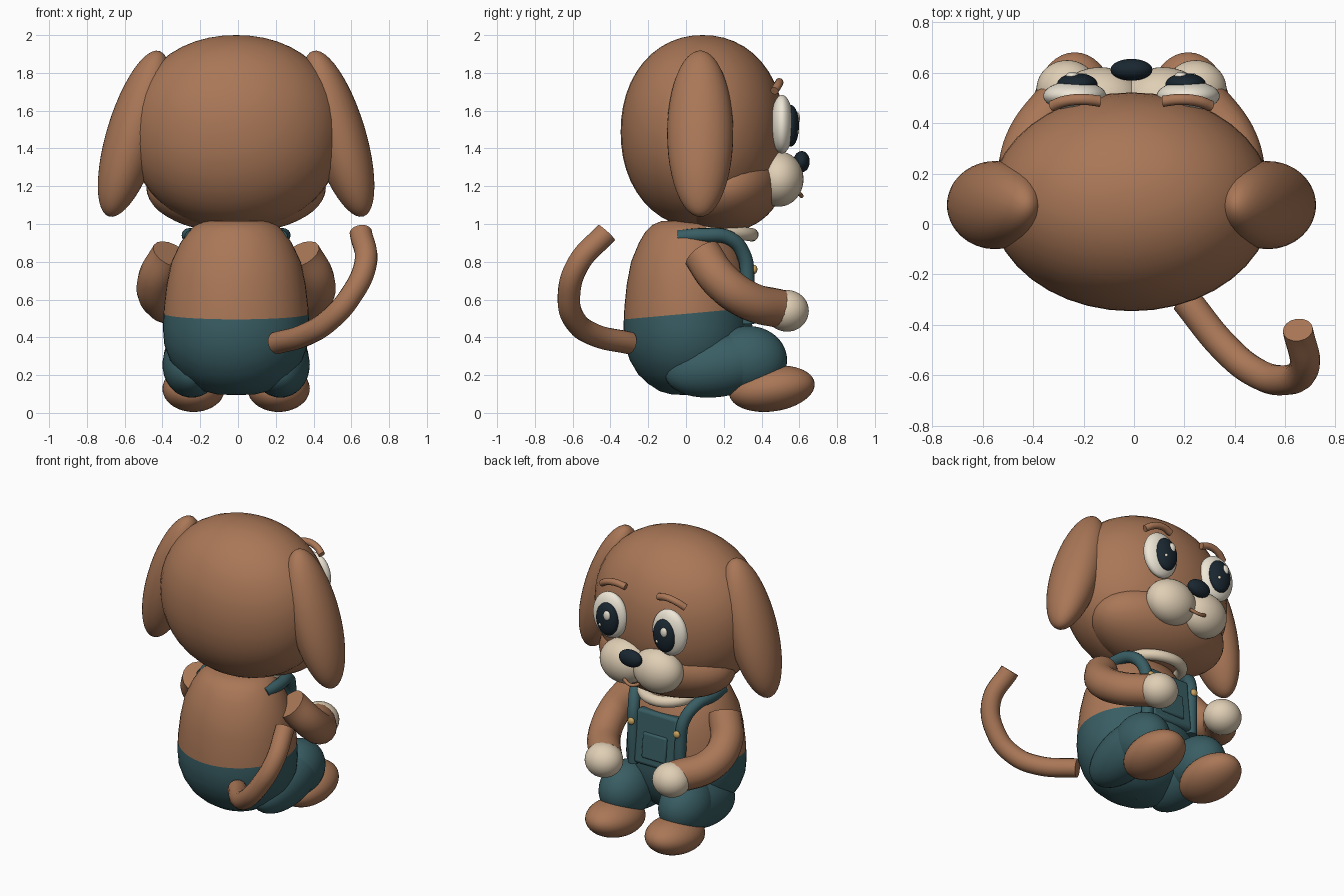
import bpy, bmesh
from math import radians, sin, cos, pi
from mathutils import Vector

if "Cube" in bpy.data.objects:
    bpy.data.objects.remove(bpy.data.objects["Cube"])

CX = -0.01  # symmetry plane of the body


def mat(name, r, g, b):
    m = bpy.data.materials.new(name)
    m.diffuse_color = (r, g, b, 1)
    m.use_nodes = True
    m.node_tree.nodes["Principled BSDF"].inputs["Base Color"].default_value = m.diffuse_color
    return m


FUR = mat("fur", 0.40, 0.185, 0.095)
CLOTH = mat("cloth", 0.04, 0.11, 0.125)
CREAM = mat("cream", 0.74, 0.62, 0.46)
WHITE = mat("white", 0.86, 0.80, 0.68)
DARK = mat("dark", 0.01, 0.02, 0.03)
GOLD = mat("gold", 0.60, 0.38, 0.12)


def finish(ob, name, m, angle=50):
    ob.name = name
    ob.data.materials.clear()
    ob.data.materials.append(m)
    bpy.ops.object.select_all(action='DESELECT')
    ob.select_set(True)
    bpy.context.view_layer.objects.active = ob
    bpy.ops.object.shade_smooth_by_angle(angle=radians(angle))
    return ob


def ball(name, m, loc, size, rot=(0, 0, 0), power=2):
    # ellipsoid; a power above 2 makes its side profile fuller
    bpy.ops.mesh.primitive_uv_sphere_add(
        segments=40, ring_count=24, location=(loc[0] + CX, loc[1], loc[2]),
        rotation=[radians(a) for a in rot])
    ob = bpy.context.object
    if power != 2:
        for v in ob.data.vertices:
            u = v.co.normalized()
            v.co = u / (u.xy.length ** power + abs(u.z) ** power) ** (1 / power)
    ob.scale = size
    return finish(ob, name, m)


def tube(name, m, pts, r):
    cu = bpy.data.curves.new(name, 'CURVE')
    cu.dimensions = '3D'
    cu.bevel_depth, cu.bevel_resolution = r, 6
    cu.resolution_u, cu.use_fill_caps = 10, True
    sp = cu.splines.new('BEZIER')
    sp.bezier_points.add(len(pts) - 1)
    for bp, p in zip(sp.bezier_points, pts):
        bp.co = (p[0] + CX, p[1], p[2])
        bp.handle_left_type = bp.handle_right_type = 'AUTO'
    ob = bpy.data.objects.new(name, cu)
    bpy.context.collection.objects.link(ob)
    bpy.ops.object.select_all(action='DESELECT')
    ob.select_set(True)
    bpy.context.view_layer.objects.active = ob
    bpy.ops.object.convert(target='MESH')
    return finish(bpy.context.object, name, m)


def box(name, m, loc, size, tilt, bevel):
    bpy.ops.mesh.primitive_cube_add(size=1, location=(loc[0] + CX, loc[1], loc[2]))
    ob = bpy.context.object
    ob.scale = size
    bpy.ops.object.transform_apply(location=False, rotation=False, scale=True)
    ob.rotation_euler.x = radians(tilt)
    b = ob.modifiers.new("bevel", 'BEVEL')
    b.width, b.segments = bevel, 3
    return finish(ob, name, m)


def body_part(name, m, keep_upper):
    # turned pear shape, cut along the slightly tilted waistline
    prof = [(.001, .094), (.10, .098), (.17, .115), (.24, .155), (.30, .205), (.35, .28),
            (.380, .36), (.388, .45), (.382, .56), (.368, .68), (.342, .80), (.295, .90),
            (.255, .96), (.215, .995), (.16, 1.015), (.001, 1.022)]
    n = 48
    bm = bmesh.new()
    rings = [[bm.verts.new((CX + r * cos(2 * pi * i / n), .01 + .88 * r * sin(2 * pi * i / n), z))
              for i in range(n)] for r, z in prof]
    for a, b in zip(rings, rings[1:]):
        for i in range(n):
            j = (i + 1) % n
            bm.faces.new((a[i], a[j], b[j], b[i]))
    bmesh.ops.bisect_plane(bm, geom=bm.verts[:] + bm.edges[:] + bm.faces[:],
                           plane_co=(0, -.33, .495), plane_no=Vector((0, -.09, 1)),
                           clear_inner=keep_upper, clear_outer=not keep_upper)
    me = bpy.data.meshes.new(name)
    bm.to_mesh(me)
    bm.free()
    ob = bpy.data.objects.new(name, me)
    bpy.context.collection.objects.link(ob)
    return finish(ob, name, m)


# body and trousers
body_part("torso", FUR, True)
body_part("trousers", CLOTH, False)

# head
ball("head", FUR, (0, .088, 1.488), (.562, .434, .512), power=2.12)
ball("cheeks", FUR, (0, .215, 1.19), (.475, .295, .235), (12, 0, 0))
ball("nose", DARK, (0, .612, 1.33), (.083, .043, .056))
tube("mouth", FUR, [(-.06, .598, 1.165), (0, .612, 1.148), (.06, .598, 1.165)], .011)

for s, side in ((-1, "left"), (1, "right")):
    # face and ears
    ball("ear_" + side, FUR, (s * .54, .075, 1.478), (.144, .175, .458), (0, -s * 17, 0))
    ball("muzzle_" + side, CREAM, (s * .125, .492, 1.238), (.17, .13, .146))
    ball("eye_white_" + side, WHITE, (s * .225, .508, 1.528), (.125, .06, .155))
    ball("pupil_" + side, DARK, (s * .215, .555, 1.52), (.08, .043, .11))
    ball("eye_shine_" + side, WHITE, (s * .215 - .02, .589, 1.56), (.024, .014, .032))
    ball("eye_glint_" + side, WHITE, (s * .215 + .03, .589, 1.487), (.01, .01, .011))
    tube("eyebrow_" + side, FUR, [(s * .315, .468, 1.705), (s * .265, .487, 1.735),
                                  (s * .19, .494, 1.75), (s * .125, .487, 1.737)], .022)
    # arms and hands
    tube("arm_" + side, FUR, [(s * .345, .085, .84), (s * .42, .185, .70),
                              (s * .40, .32, .60), (s * .26, .51, .548)], .103)
    ball("hand_" + side, CREAM, (s * .255, .535, .54), (.122, .115, .11))
    # legs and feet
    ball("thigh_" + side, CLOTH, (s * .235, .2, .255), (.155, .315, .165), (12, 0, 0))
    ball("knee_" + side, CLOTH, (s * .225, .33, .28), (.16, .205, .18))
    ball("foot_" + side, FUR, (s * .225, .455, .128), (.165, .228, .12), (8, 0, 0))
    # shoulder straps and buttons
    tube("strap_" + side, CLOTH, [(s * .235, -.04, .93), (s * .25, .1, .94), (s * .225, .23, .925),
                                  (s * .19, .305, .84), (s * .178, .325, .70),
                                  (s * .175, .325, .47)], .038)
    ball("button_" + side, GOLD, (s * .172, .362, .76), (.024, .016, .024))

# bib, pocket and collar
box("bib", CLOTH, (0, .312, .66), (.31, .07, .36), 6, .02)
box("pocket", CLOTH, (0, .35, .62), (.18, .03, .17), 6, .012)
bpy.ops.mesh.primitive_torus_add(location=(CX, .17, .968), rotation=(radians(-8), 0, 0),
                                 major_radius=.18, minor_radius=.036,
                                 major_segments=40, minor_segments=14)
finish(bpy.context.object, "collar", CREAM)

# tail, curling up to one side
tube("tail", FUR, [(.215, -.30, .37), (.37, -.49, .415), (.485, -.585, .485), (.60, -.62, .61),
                   (.685, -.57, .79), (.66, -.42, .955)], .06)
